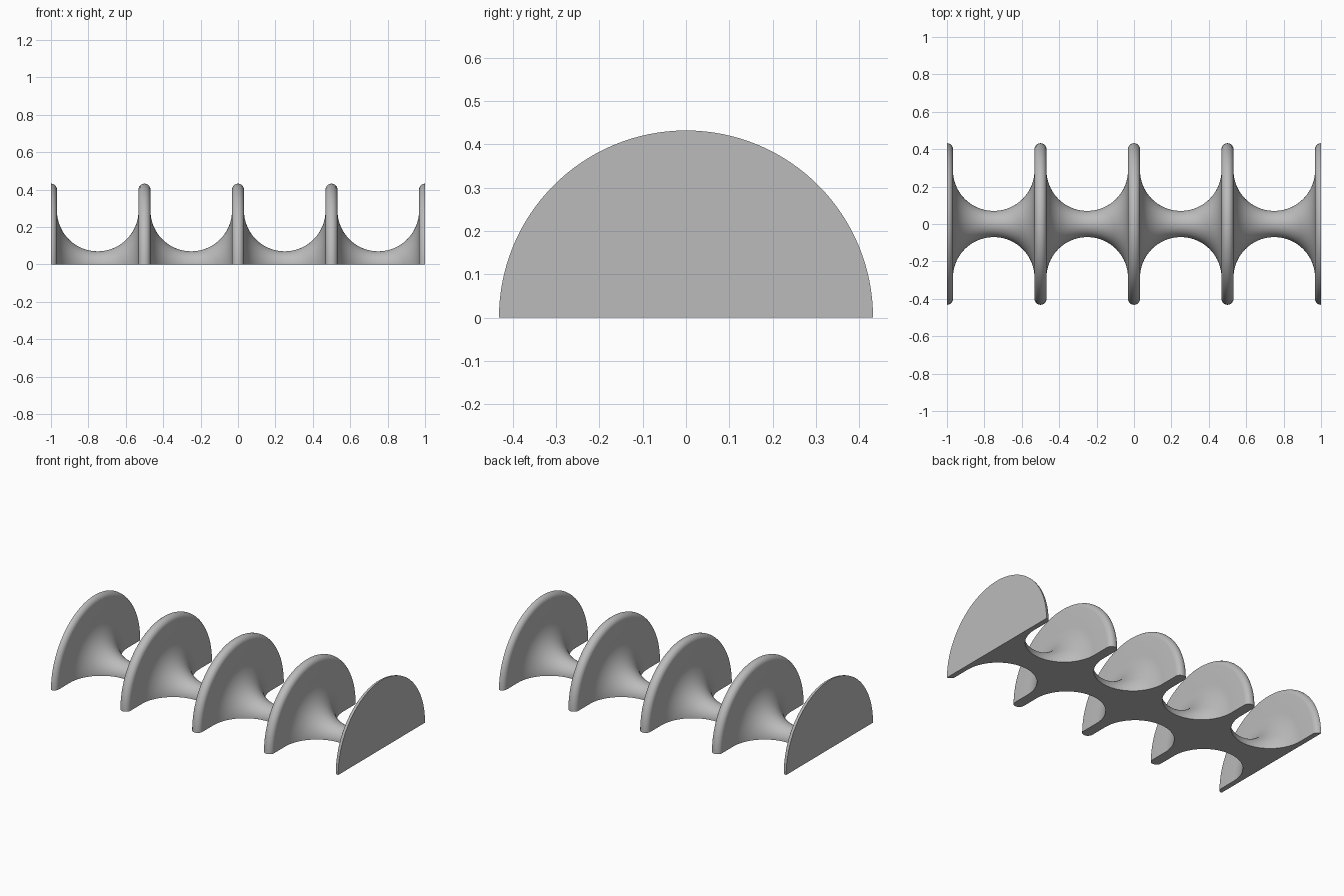
import bpy
import bmesh
from math import sin, cos, pi, radians

old = bpy.data.objects.get("Cube")
if old:
    bpy.data.objects.remove(old)

PITCH = 0.5            # distance between discs
HALF = 0.032           # half thickness of a disc
RADIUS = 0.432         # outer radius of a disc
NECK = 0.07            # radius of the thinnest part
GROOVE = PITCH / 2 - HALF
TIP_STEPS, GROOVE_STEPS, TURN_STEPS = 6, 24, 64

grey = bpy.data.materials.new("plain grey")
grey.use_nodes = True
colour = (0.5, 0.5, 0.5, 1)
grey.diffuse_color = colour
grey.node_tree.nodes["Principled BSDF"].inputs["Base Color"].default_value = colour


def half_cell():
    """Profile (x, radius) from a disc's middle to the next neck."""
    pts = []
    for i in range(TIP_STEPS + 1):
        a = pi / 2 * i / TIP_STEPS
        pts.append((HALF * sin(a), RADIUS - HALF + HALF * cos(a)))
    for i in range(GROOVE_STEPS + 1):
        a = pi / 2 * i / GROOVE_STEPS
        pts.append((PITCH / 2 - GROOVE * cos(a), NECK + GROOVE - GROOVE * sin(a)))
    return pts


# Mirror the half cell and repeat it along the length
half = half_cell()
cell = half + [(PITCH - x, r) for x, r in reversed(half[:-1])]
profile = [(-1 + k * PITCH + x, r) for k in range(4) for x, r in cell[:-1]]
profile.append((1, RADIUS))

# Half turn of the profile about the long axis
bm = bmesh.new()
rings = []
for x, r in profile:
    angles = [pi * j / TURN_STEPS for j in range(TURN_STEPS + 1)]
    rings.append([bm.verts.new((x, r * cos(a), r * sin(a))) for a in angles])
for a, b in zip(rings, rings[1:]):
    for j in range(TURN_STEPS):
        bm.faces.new((a[j], a[j + 1], b[j + 1], b[j])).smooth = True
    # Flat underside
    bm.faces.new((a[-1], a[0], b[0], b[-1]))

# Flat half-round ends
bm.faces.new(rings[0])
bm.faces.new(rings[-1])
bmesh.ops.recalc_face_normals(bm, faces=bm.faces)

mesh = bpy.data.meshes.new("half_spool_rail")
bm.to_mesh(mesh)
bm.free()
mesh.materials.append(grey)
rail = bpy.data.objects.new("half_spool_rail", mesh)
bpy.context.collection.objects.link(rail)

bpy.ops.object.select_all(action="DESELECT")
rail.select_set(True)
bpy.context.view_layer.objects.active = rail
bpy.ops.object.shade_smooth_by_angle(angle=radians(35))
